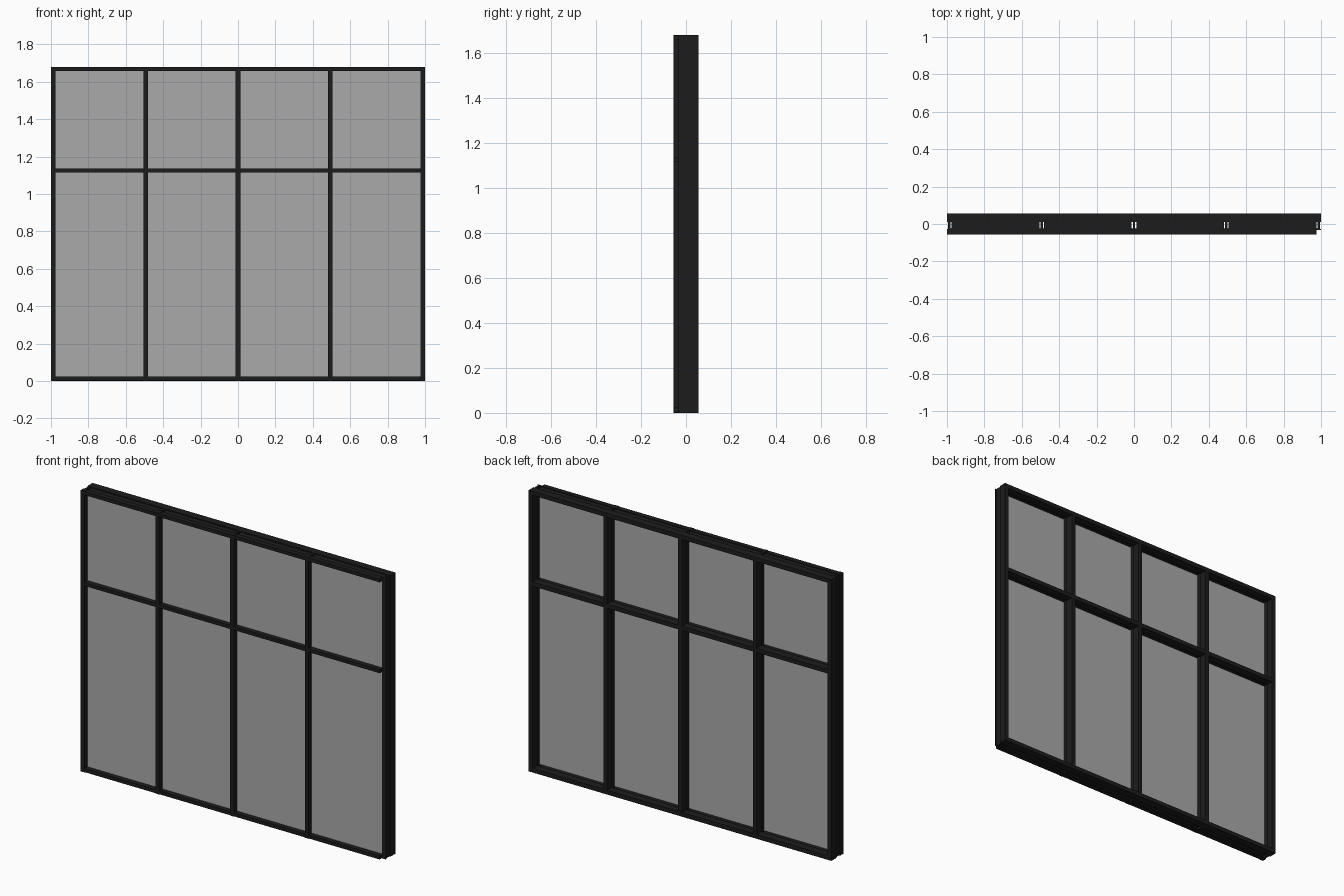
import bpy, bmesh
from mathutils import Vector

if "Cube" in bpy.data.objects:
    bpy.data.objects.remove(bpy.data.objects["Cube"])

W, H = 1.0, 1.68          # half width, height
BAR = 0.025               # visible bar width
B = BAR / 2
NECK = 0.006              # half width of the recessed web
BACK, SHOULDER, GLASS_BACK, GLASS_FRONT, FLANGE, FRONT = 0.056, 0.01, -0.021, -0.027, -0.033, -0.056


def material(name, color):
    m = bpy.data.materials.new(name)
    m.diffuse_color = color
    m.use_nodes = True
    m.node_tree.nodes["Principled BSDF"].inputs["Base Color"].default_value = m.diffuse_color
    return m


frame_mat = material("dark_frame", (0.012, 0.012, 0.012, 1))
glass_mat = material("grey_glass", (0.4, 0.4, 0.4, 0.5))


def finish(bm, name, mat):
    bmesh.ops.recalc_face_normals(bm, faces=bm.faces)
    mesh = bpy.data.meshes.new(name)
    bm.to_mesh(mesh)
    bm.free()
    mesh.materials.append(mat)
    obj = bpy.data.objects.new(name, mesh)
    bpy.context.collection.objects.link(obj)
    return obj


def profile(front, cap=B):
    """Half section (width, y) mirrored into a full bar with a recessed web."""
    half = [(B, BACK), (B, SHOULDER), (NECK, SHOULDER),
            (NECK, GLASS_FRONT), (cap, GLASS_FRONT), (cap, front)]
    return half + [(-w, y) for w, y in reversed(half)]


def bar(name, section, center, start, end, vertical):
    bm = bmesh.new()
    if vertical:
        pts = [Vector((center + w, y, start)) for w, y in section]
        step = Vector((0, 0, end - start))
    else:
        pts = [Vector((start, y, center + w)) for w, y in section]
        step = Vector((end - start, 0, 0))
    face = bm.faces.new([bm.verts.new(p) for p in pts])
    ext = bmesh.ops.extrude_face_region(bm, geom=[face], use_keep_orig=True)
    verts = [g for g in ext["geom"] if isinstance(g, bmesh.types.BMVert)]
    bmesh.ops.translate(bm, vec=step, verts=verts)
    return finish(bm, name, frame_mat)


def pane(name, x0, x1, z0, z1):
    bm = bmesh.new()
    bmesh.ops.create_cube(bm, size=1)
    size = (x1 - x0, GLASS_BACK - GLASS_FRONT, z1 - z0)
    mid = ((x0 + x1) / 2, (GLASS_BACK + GLASS_FRONT) / 2, (z0 + z1) / 2)
    bmesh.ops.scale(bm, vec=size, verts=bm.verts)
    bmesh.ops.translate(bm, vec=mid, verts=bm.verts)
    return finish(bm, name, glass_mat)


# Upright mullions; the right-hand one has only a thin flange in front
xs = [-W + B + i * (2 * W - BAR) / 4 for i in range(5)]
zs = [B, 1.125, H - B]
for i, x in enumerate(xs):
    bar(f"mullion_{i + 1}", profile(FLANGE if i == 4 else FRONT), x, 0, H, True)

# Horizontal rails and glass fitted between the uprights
rails = ["bottom_rail", "transom", "top_rail"]
for i in range(4):
    left, right = xs[i], xs[i + 1]
    for name, z in zip(rails, zs):
        bar(f"{name}_{i + 1}", profile(FRONT, B - 0.002), z, left + B, right - B, False)
    for row, (z0, z1) in zip(("lower", "upper"), zip(zs, zs[1:])):
        pane(f"{row}_glass_{i + 1}", left + NECK, right - NECK, z0 + NECK, z1 - NECK)
